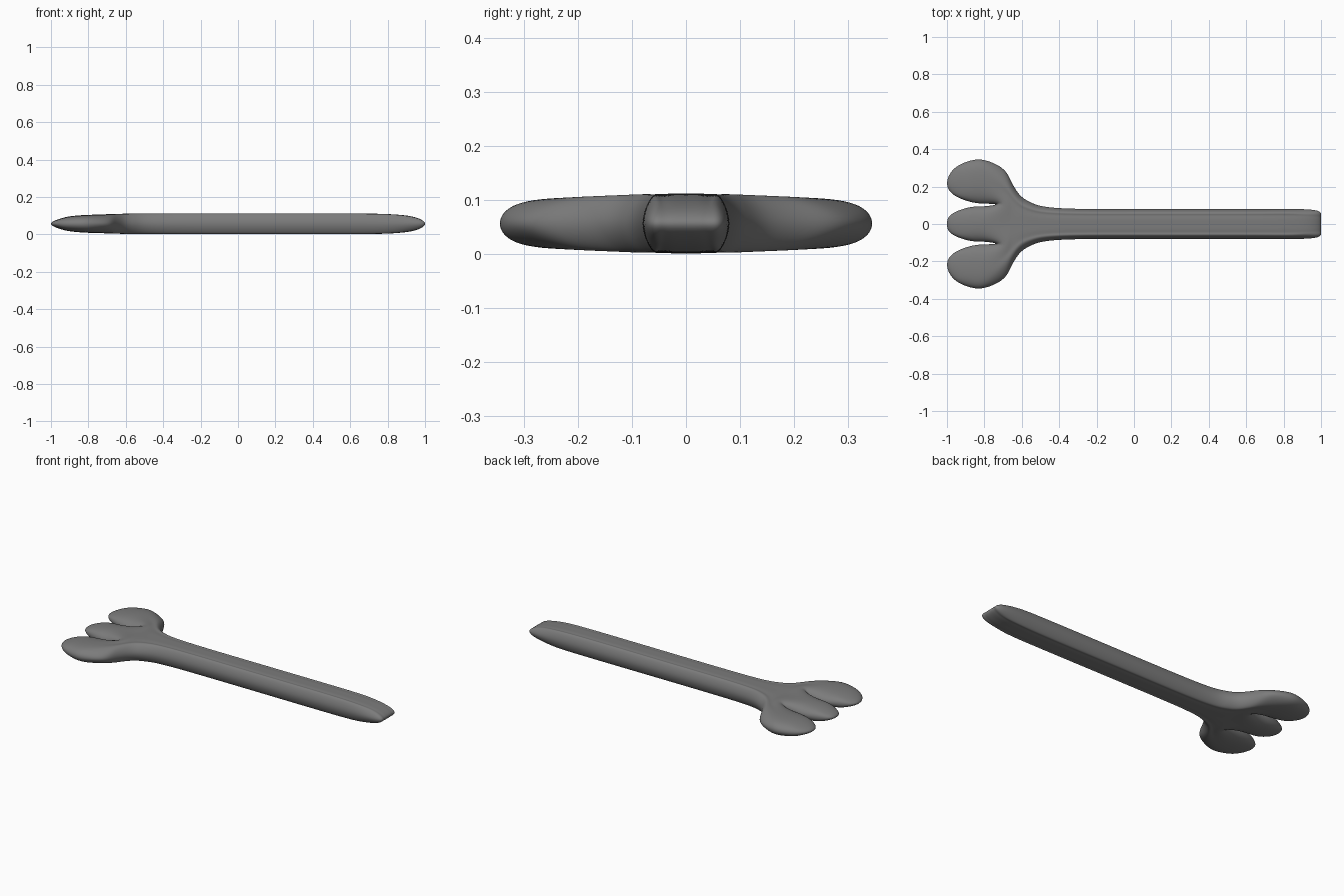
import bpy, bmesh
from mathutils import Vector

if "Cube" in bpy.data.objects:
    bpy.data.objects.remove(bpy.data.objects["Cube"])

ZC = 0.0565
top, ring, quads = {}, {}, []

# Shaft rows from the tip to the fork: x, half width, half thickness
U = (-.80, -.6, -.36, 0, .36, .6, .80)
SHAFT = [(.95, .074, .034), (.85, .08, .049), (.65, .08, .055), (.2, .08, .055),
         (-.2, .08, .055), (-.4, .085, .055), (-.5, .097, .055), (-.557, .118, .055),
         (-.61, .155, .054), (-.655, .225, .052), (-.70, .295, .050)]
N = len(SHAFT)
for i, (x, w, t) in enumerate(SHAFT):
    for j, u in enumerate(U):
        top[i, j] = (x, u * w, t * (1 - u ** 4) ** .25)
        ring[i, j] = (x, w if j == 6 else -w)
        if i == 0:
            ring[i, j] = (.978, .072 * (1 if j else -1)) if j in (0, 6) else (1, u * w)
        if i and j:
            quads.append([(i - 1, j - 1), (i - 1, j), (i, j), (i, j - 1)])
for j, s in ((2, -1), (4, 1)):
    ring[N - 1, j] = (-.742, .104 * s)

# Lobe rows: x, inner y, outer y, half thickness; then the three tip points
OUTER = [(-.79, .109, .338, .047), (-.87, .117, .340, .042), (-.935, .135, .316, .031)]
OUTER_TIP = [(-.965, .158), (-1, .222), (-.958, .298)]
MIDDLE = [(-.80, -.095, .095, .048), (-.88, -.089, .089, .042), (-.94, -.072, .072, .031)]
MIDDLE_TIP = [(-.975, -.052), (-1, 0), (-.975, .052)]


def lobe(index, rows, tip, side):
    prev = [(N - 1, 2 * index + c) for c in range(3)]
    if side < 0:
        rows = [(x, -b, -a, t) for x, a, b, t in rows]
        tip = [(x, -y) for x, y in reversed(tip)]
    for k, (x, a, b, t) in enumerate(rows):
        cur = [(N + k, c, index) for c in range(3)]
        for c, key in enumerate(cur):
            f = (c - 1) * .72
            top[key] = (x, (a + b) / 2 + f * (b - a) / 2, t * (.78 if c != 1 else 1))
            ring[key] = tip[c] if k == len(rows) - 1 else (x, b if c == 2 else a)
        for c in range(2):
            quads.append([prev[c], prev[c + 1], cur[c + 1], cur[c]])
        prev = cur


lobe(0, OUTER, OUTER_TIP, -1)
lobe(1, MIDDLE, MIDDLE_TIP, 1)
lobe(2, OUTER, OUTER_TIP, 1)

# Join the top and bottom sheets through a ring along the rim
bm = bmesh.new()
vt = {k: bm.verts.new((x, y, ZC + z)) for k, (x, y, z) in top.items()}
vb = {k: bm.verts.new((x, y, ZC - z)) for k, (x, y, z) in top.items()}
count = {}
for q in quads:
    for a, b in zip(q, q[1:] + q[:1]):
        e = frozenset((a, b))
        count[e] = count.get(e, 0) + 1
    bm.faces.new([vt[k] for k in q])
    bm.faces.new([vb[k] for k in reversed(q)])
rim = [tuple(e) for e, n in count.items() if n == 1]
vr = {k: bm.verts.new((*ring[k], ZC)) for k in {k for e in rim for k in e}}
for a, b in rim:
    for sheet in (vt, vb):
        bm.faces.new((sheet[a], sheet[b], vr[b], vr[a]))
bmesh.ops.recalc_face_normals(bm, faces=bm.faces)

# Adjust the cage so the subdivided surface passes through the given points
target = {v: v.co.copy() for v in bm.verts}
for _ in range(8):
    step = {}
    for v in bm.verts:
        n = len(v.link_edges)
        total = v.co * n * n
        for e in v.link_edges:
            total += e.other_vert(v).co * 4
        for l in v.link_loops:
            total += l.link_loop_next.link_loop_next.vert.co
        step[v] = target[v] - total / (n * (n + 5))
    for v, d in step.items():
        v.co += d

mesh = bpy.data.meshes.new("forked_handle")
bm.to_mesh(mesh)
bm.free()
obj = bpy.data.objects.new("forked_handle", mesh)
bpy.context.collection.objects.link(obj)
for p in mesh.polygons:
    p.use_smooth = True
sub = obj.modifiers.new("smooth", 'SUBSURF')
sub.levels = sub.render_levels = 3

# Dark grey
mat = bpy.data.materials.new("dark_grey")
mat.diffuse_color = (.2, .2, .2, 1)
mat.use_nodes = True
mat.node_tree.nodes["Principled BSDF"].inputs["Base Color"].default_value = mat.diffuse_color
mesh.materials.append(mat)
